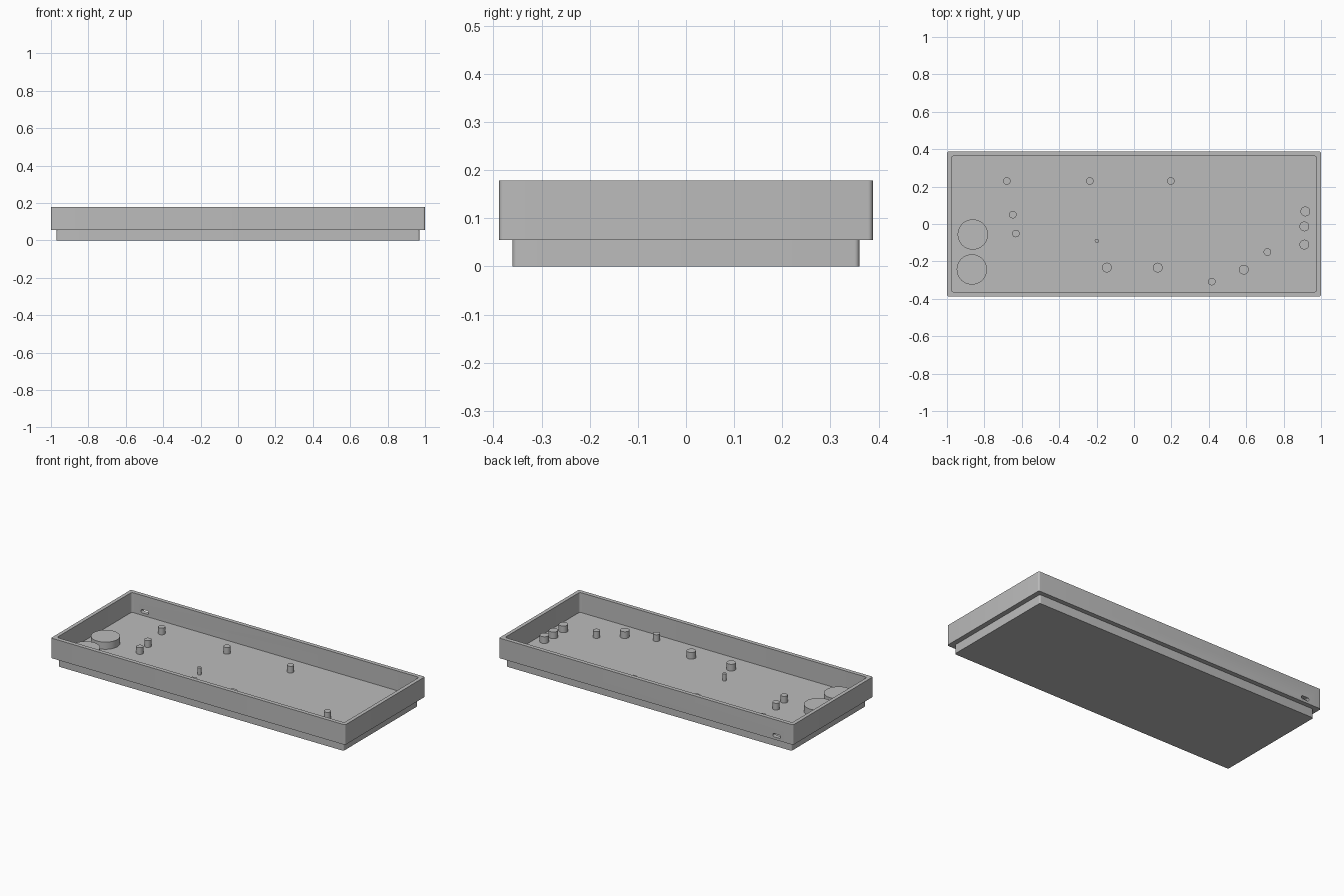
import bpy, bmesh, math

cube = bpy.data.objects.get("Cube")
if cube:
    bpy.data.objects.remove(cube, do_unlink=True)

# Single plain plastic colour
GREY = (0.5, 0.5, 0.5, 1)
plastic = bpy.data.materials.new("grey plastic")
plastic.use_nodes = True
plastic.diffuse_color = GREY
plastic.node_tree.nodes["Principled BSDF"].inputs["Base Color"].default_value = GREY

FLOOR, LEDGE, RIM = 0.055, 0.055, 0.178


def finish(obj):
    """Give an object its material and sharp-edged smooth shading."""
    obj.data.materials.clear()
    obj.data.materials.append(plastic)
    bpy.ops.object.select_all(action='DESELECT')
    obj.select_set(True)
    bpy.context.view_layer.objects.active = obj
    bpy.ops.object.shade_smooth_by_angle(angle=math.radians(35))


def rounded_outline(half_x, half_y, radius, steps=6):
    """Counter-clockwise points of a rectangle with rounded corners."""
    points = []
    for quarter, (sx, sy) in enumerate([(1, 1), (-1, 1), (-1, -1), (1, -1)]):
        for i in range(steps + 1):
            a = math.pi / 2 * (quarter + i / steps)
            points.append((sx * (half_x - radius) + radius * math.cos(a),
                           sy * (half_y - radius) + radius * math.sin(a)))
    return points


def loft(name, rings):
    """Skin a stack of rounded outlines (half_x, half_y, radius, z), capped."""
    bm = bmesh.new()
    loops = [[bm.verts.new((x, y, z)) for x, y in rounded_outline(hx, hy, r)]
             for hx, hy, r, z in rings]
    for low, high in zip(loops, loops[1:]):
        for i in range(len(low)):
            j = (i + 1) % len(low)
            bm.faces.new((low[i], low[j], high[j], high[i]))
    bm.faces.new(loops[0][::-1])
    bm.faces.new(loops[-1])
    mesh = bpy.data.meshes.new(name)
    bm.to_mesh(mesh)
    bm.free()
    obj = bpy.data.objects.new(name, mesh)
    bpy.context.collection.objects.link(obj)
    return obj


# Tray: narrow plinth, overhanging outer wall, rim and recessed floor
tray = loft("tray", [
    (0.970, 0.360, 0.01, 0),
    (0.970, 0.360, 0.01, LEDGE),
    (1.0, 0.388, 0.01, LEDGE),
    (1.0, 0.388, 0.01, RIM),
    (0.977, 0.363, 0.014, RIM),
    (0.977, 0.363, 0.014, FLOOR + 0.001),
])

# Rounded socket slot through the back wall
cutter = loft("slot_cutter", [(0.026, 0.010, 0.009, -0.05), (0.026, 0.010, 0.009, 0.05)])
cutter.location = (-0.888, 0.376, 0.081)
cutter.rotation_euler = (math.pi / 2, 0, 0)
cutter.hide_render = True
cut = tray.modifiers.new("socket slot", 'BOOLEAN')
cut.operation = 'DIFFERENCE'
cut.solver = 'EXACT'
cut.object = cutter
bpy.context.view_layer.objects.active = tray
tray.select_set(True)
bpy.ops.object.modifier_apply(modifier=cut.name)
bpy.data.objects.remove(cutter, do_unlink=True)
finish(tray)


def pegs(name, radius, top, spots):
    """Stand a cylinder on the floor at every spot."""
    for x, y in spots:
        base = FLOOR - 0.01
        bpy.ops.mesh.primitive_cylinder_add(
            vertices=40, radius=radius, depth=top - base,
            location=(x, y, (top + base) / 2))
        obj = bpy.context.object
        obj.name = name
        finish(obj)


# Board supports and round pads
pegs("small_post", 0.02, 0.097, [
    (-0.68, 0.23), (-0.236, 0.23), (0.197, 0.23), (-0.648, 0.05),
    (-0.632, -0.051), (0.416, -0.308), (0.713, -0.15)])
pegs("large_post", 0.026, 0.097, [
    (-0.145, -0.233), (0.127, -0.233), (0.587, -0.244),
    (0.916, 0.067), (0.911, -0.013), (0.911, -0.11)])
pegs("thin_pin", 0.011, 0.099, [(-0.199, -0.09)])
pegs("round_pad", 0.081, 0.1, [(-0.862, -0.056), (-0.867, -0.243)])
